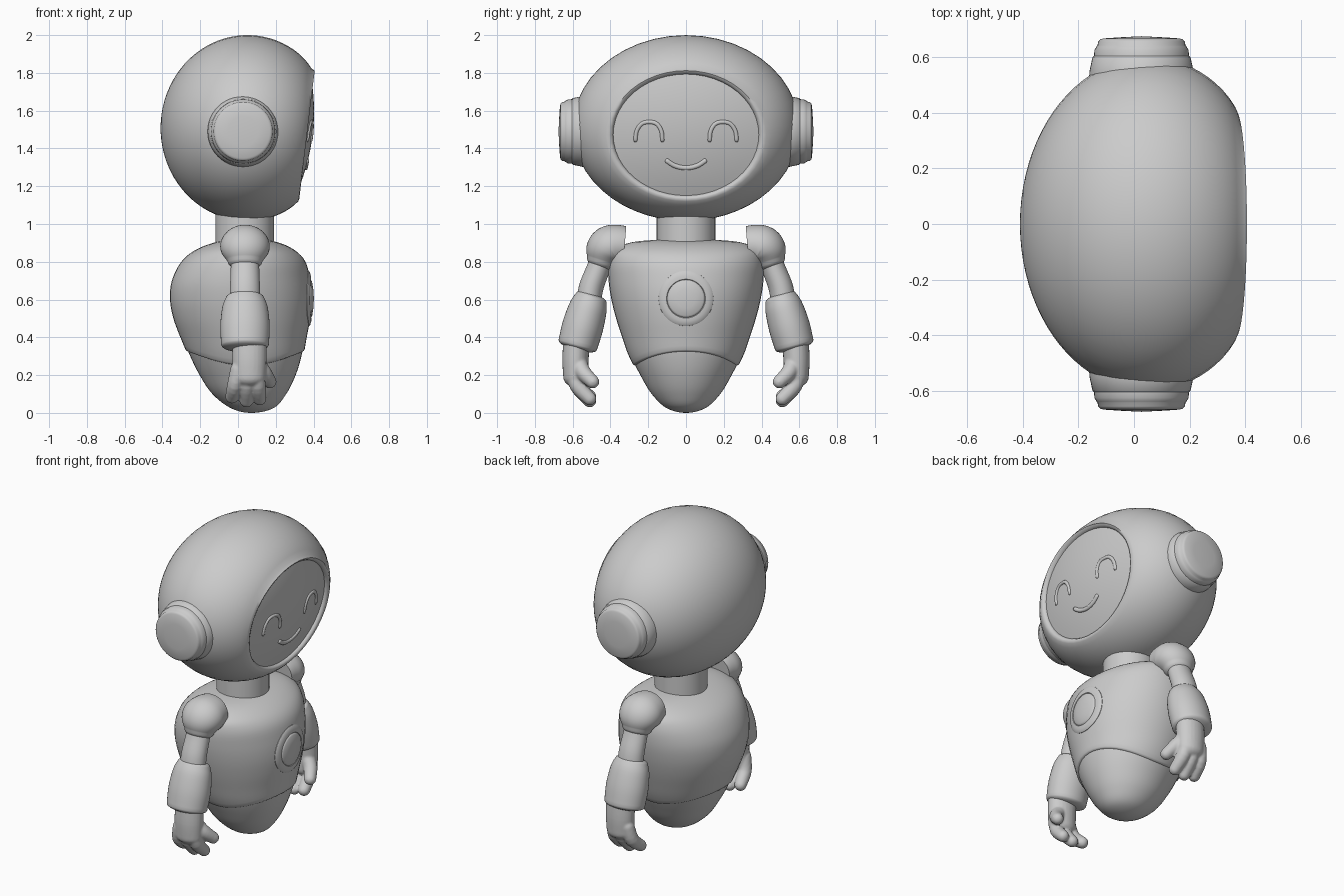
import bpy, bmesh
from math import sin, cos, asin, pi, sqrt, radians
from mathutils import Vector

if "Cube" in bpy.data.objects:
    bpy.data.objects.remove(bpy.data.objects["Cube"])

N = 48


def finish(name, bm, mirror=False, angle=40):
    bmesh.ops.remove_doubles(bm, verts=bm.verts, dist=1e-5)
    bmesh.ops.recalc_face_normals(bm, faces=bm.faces)
    me = bpy.data.meshes.new(name)
    bm.to_mesh(me)
    bm.free()
    me.shade_smooth()
    me.set_sharp_from_angle(angle=radians(angle))
    ob = bpy.data.objects.new(name, me)
    bpy.context.collection.objects.link(ob)
    if mirror:
        m = ob.modifiers.new("Mirror", 'MIRROR')
        m.use_axis = (False, True, False)
    return ob


def skin(bm, rings, caps=(False, False)):
    """Bridge a list of equal-length point rings."""
    vs = [[bm.verts.new(p) for p in r] for r in rings]
    for a, b in zip(vs, vs[1:]):
        for i in range(len(a)):
            j = (i + 1) % len(a)
            bm.faces.new((a[i], a[j], b[j], b[i]))
    for cap, ring in zip(caps, (vs[0], vs[-1])):
        if cap:
            bm.faces.new(ring)


def spline(pts, u):
    """Catmull-Rom value at u in 0..len-1."""
    i = max(0, min(int(u), len(pts) - 2))
    t = u - i
    p = [Vector(pts[max(0, min(k, len(pts) - 1))]) for k in range(i - 1, i + 3)]
    return 0.5 * (2 * p[1] + (p[2] - p[0]) * t + (2 * p[0] - 5 * p[1] + 4 * p[2] - p[3]) * t * t
                  + (3 * p[1] - p[0] - 3 * p[2] + p[3]) * t ** 3)


def tube(bm, pts, wide=1.0, round0=0.0, round1=0.0, n=24, sub=4):
    """Tube through (x, y, z, radius) points, widened along x, with domed ends."""
    steps = (len(pts) - 1) * sub
    samples = [spline(pts, k / sub) for k in range(steps + 1)]
    pos = [Vector(s[:3]) for s in samples]

    def ring(c, t, r):
        side = (Vector((1, 0, 0)) - t * t.x).normalized()
        up = t.cross(side)
        return [c + side * (r * wide * cos(2 * pi * i / n)) + up * (r * sin(2 * pi * i / n)) for i in range(n)]

    rings = []
    for k, s in enumerate(samples):
        t = (pos[min(k + 1, steps)] - pos[max(k - 1, 0)]).normalized()
        dome = [(s[3] * sin(a * pi / 12), s[3] * cos(a * pi / 12)) for a in range(6)]
        if k == 0 and round0:
            rings += [ring(pos[k] - t * d * round0, t, r) for d, r in dome[:0:-1]]
        rings.append(ring(pos[k], t, s[3]))
        if k == steps and round1:
            rings += [ring(pos[k] + t * d * round1, t, r) for d, r in dome[1:]]
    skin(bm, rings, (True, True))


ANG = [2 * pi * i / N for i in range(N)]

# head shell: swept over an ellipsoid from the back pole to the face opening
HC, HR = Vector((0.05, 0, 1.508)), Vector((0.46, 0.6, 0.492))


def shell(s, a):
    y, z = 0.425 * cos(a) / HR.y, (1.472 + 0.352 * sin(a) - HC.z) / HR.z
    rim = Vector((sqrt(1 - y * y - z * z), y, z))
    side = Vector((0, y, z)).normalized()
    th = s * (pi - Vector((1, 0, 0)).angle(rim))
    return HC + HR * (side * sin(th) + Vector((-cos(th), 0, 0))) - Vector((0.014 * s ** 14, 0, 0))


def screen(y, z):
    r2 = (y / 0.385) ** 2 + ((z - 1.472) / 0.322) ** 2
    return Vector((0.345 + 0.12 * (z - 1.472) + 0.05 * (1 - r2), y, z))


def oval(ry, rz, h):
    return [screen(ry * cos(a), 1.472 + rz * sin(a)) + Vector((h, 0, 0)) for a in ANG]


bm = bmesh.new()
rings = [[shell(k / 32, a) for a in ANG] for k in range(33)]
rings += [oval(0.408, 0.340, 0.026), oval(0.395, 0.330, 0.018), oval(0.386, 0.322, 0.003), oval(0.382, 0.318, -0.02)]
skin(bm, rings)
finish("head_shell", bm, angle=55)

# face screen
bm = bmesh.new()
skin(bm, [oval(0.387 * k / 12, 0.323 * k / 12, 0) for k in range(13)])
finish("face_screen", bm)

# smiling eyes and mouth, laid on the screen
eye = [(0.125, 1.435), (0.13, 1.49), (0.155, 1.53), (0.195, 1.54), (0.235, 1.53), (0.262, 1.49), (0.268, 1.435)]
mouth = [(-0.108, 1.34), (-0.06, 1.309), (0, 1.297), (0.06, 1.309), (0.108, 1.34)]


def face_line(name, pts, r, mirror):
    bm = bmesh.new()
    n, m = 10, len(pts) * 4
    path = [screen(*spline(pts, k / m * (len(pts) - 1))) for k in range(m + 1)]
    rings = []
    for k, p in enumerate(path):
        t = (path[min(k + 1, m)] - path[max(k - 1, 0)]).normalized()
        out = Vector((1, 0, 0))
        side = t.cross(out).normalized()
        rr = r * (0.6 if k in (0, m) else 1)
        rings.append([p + out * (rr * 0.8 * cos(2 * pi * i / n)) + side * (rr * sin(2 * pi * i / n)) for i in range(n)])
    skin(bm, rings, (True, True))
    finish(name, bm, mirror, 70)


face_line("eye", eye, 0.011, True)
face_line("mouth", mouth, 0.013, False)

# ear caps turned about y
prof = [(0.19, 0.5), (0.187, 0.55), (0.176, 0.6), (0.171, 0.604), (0.169, 0.625), (0.162, 0.638), (0.158, 0.642),
        (0.156, 0.655), (0.148, 0.664), (0.142, 0.665), (0.138, 0.667), (0.08, 0.671), (0, 0.675)]
bm = bmesh.new()
skin(bm, [[(0.027 + r * cos(a), y, 1.49 + r * sin(a)) for a in ANG] for r, y in prof])
finish("ear_cap", bm, True, 45)

# neck
bm = bmesh.new()
skin(bm, [[(0.035 + 0.155 * cos(a), 0.155 * sin(a), z) for a in ANG] for z in (0.87, 1.1)], (True, True))
finish("neck", bm)

# body profile: z, back x, front x, half width (first row mirrors the third so the bottom is round)
BODY = [(.025, .19, -.04, -.105), (0, .07, .07, 0), (.025, -.04, .19, .105), (.1, -.14, .26, .187),
        (.2, -.21, .312, .25), (.3, -.262, .345, .302), (.4, -.305, .364, .338), (.5, -.342, .382, .37),
        (.6, -.36, .39, .395), (.7, -.35, .382, .41), (.8, -.30, .357, .41), (.865, -.22, .295, .38),
        (.908, -.1, .19, .26), (.92, .035, .035, 0)]


def body(u, a, inset=0.0):
    z, x0, x1, w = spline(BODY, u)
    return Vector(((x0 + x1) / 2 + ((x1 - x0) / 2 - inset) * cos(a), (w - inset) * sin(a), z))


def seam(a):
    return 4.5 + 0.75 * cos(a) ** 2


# torso shell with a rolled lower lip, and the pelvis below the curved seam
bm = bmesh.new()
rings = [[body(seam(a) + 0.02, a, 0.03) for a in ANG], [body(seam(a), a, 0.012) for a in ANG],
         [body(seam(a) + 0.03, a, 0.003) for a in ANG]]
rings += [[body(seam(a) + 0.1 + (12.9 - seam(a)) * k / 36, a) for a in ANG] for k in range(37)]
skin(bm, rings)
finish("torso", bm, angle=50)
bm = bmesh.new()
skin(bm, [[body(1 + (seam(a) - 0.9) * k / 24, a, 0.01 * k / 24) for a in ANG] for k in range(25)])
finish("pelvis", bm)

# round chest badge draped on the torso front
bm = bmesh.new()
badge = [(0, .012), (.05, .011), (.09, .009), (.097, .006), (.1, .002), (.103, .006), (.12, .008),
         (.138, .006), (.145, .002), (.146, -.02)]


def chest(r, a, h):
    y, z = r * cos(a), 0.605 + r * sin(a)
    u = 8 + (z - 0.6) / 0.1
    p = body(u, asin(y / spline(BODY, u)[3]))
    return p + Vector((h, 0, 0))


skin(bm, [[chest(r, a, h) for a in ANG] for r, h in badge])
finish("chest_badge", bm, angle=40)

# arm segments in the plane x = 0.035: (y, z, radius)
ARM = {
    "shoulder": ([(.325, .885, .103), (.365, .887, .109), (.405, .878, .113), (.432, .845, .104), (.447, .805, .08)], 1.16, 0, .6),
    "upper_arm": ([(.43, .86, .06), (.466, .76, .062), (.503, .66, .065), (.52, .55, .066)], 1.22, 0, 0),
    "forearm_cuff": ([(.5, .61, .084), (.517, .56, .1), (.546, .46, .109), (.573, .36, .105)], 1.2, 0.3, 0.3),
}
for name, (pts, wide, r0, r1) in ARM.items():
    bm = bmesh.new()
    tube(bm, [(0.037, *p) for p in pts], wide, r0, r1, n=40)
    finish(name, bm, True)

# hand: palm, three fingers and a thumb fused together
bm = bmesh.new()
tube(bm, [(.06, .58, .38, .07), (.06, .585, .28, .07), (.06, .583, .19, .067)], 1.3, 0, 0.8)
for x0, x1, z1 in ((.0, -.032, .085), (.05, .045, .065), (.095, .115, .075)):
    tube(bm, [(x0, .595, .23, .041), ((x0 + x1) / 2, .575, .145, .042), (x1, .51, z1, .036)], 1, 1, 1, n=16)
tube(bm, [(.09, .57, .27, .045), (.135, .545, .215, .042), (.168, .495, .165, .036)], 1, 1, 1, n=16)
hand = finish("hand", bm, False, 180)
rm = hand.modifiers.new("Fuse", 'REMESH')
rm.mode, rm.voxel_size, rm.use_smooth_shade = 'VOXEL', 0.007, True
sm = hand.modifiers.new("Soften", 'SMOOTH')
sm.factor, sm.iterations = 0.5, 4
mm = hand.modifiers.new("Mirror", 'MIRROR')
mm.use_axis = (False, True, False)
